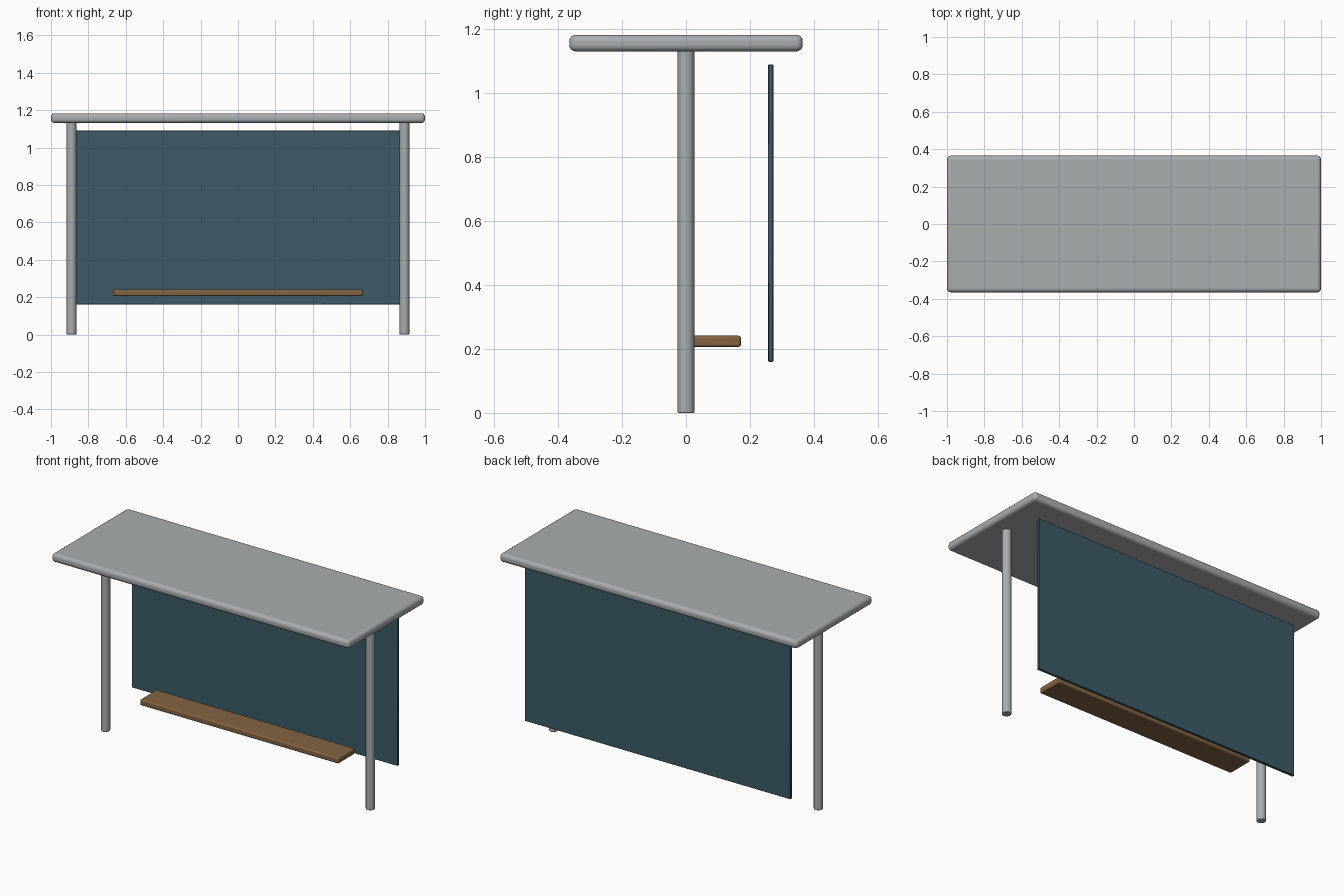
import bpy

cube = bpy.data.objects.get("Cube")
if cube:
    bpy.data.objects.remove(cube, do_unlink=True)


def material(name, rgb):
    mat = bpy.data.materials.new(name)
    mat.use_nodes = True
    colour = (*rgb, 1.0)
    mat.diffuse_color = colour
    mat.node_tree.nodes["Principled BSDF"].inputs["Base Color"].default_value = colour
    return mat


metal = material("grey_metal", (0.40, 0.42, 0.43))
glass = material("dark_teal_panel", (0.045, 0.105, 0.135))
wood = material("brown_wood", (0.23, 0.125, 0.055))


def finish(obj, name, mat, bevel, segments):
    obj.name = name
    obj.data.materials.append(mat)
    if bevel:
        mod = obj.modifiers.new("rounded_edges", "BEVEL")
        mod.width = bevel
        mod.segments = segments
        mod.limit_method = "ANGLE"
    bpy.ops.object.shade_smooth_by_angle()
    return obj


def slab(name, mat, centre, size, bevel=0.0, segments=3):
    bpy.ops.mesh.primitive_cube_add(size=1, location=centre)
    obj = bpy.context.object
    obj.scale = size
    bpy.ops.object.transform_apply(location=False, rotation=False, scale=True)
    return finish(obj, name, mat, bevel, segments)


# Roof with rounded rim
slab("roof", metal, (0, 0, 1.157), (2.0, 0.73, 0.052), 0.02, 4)

# Round posts under each end of the roof
for side, x in (("left", 0.89), ("right", -0.89)):
    bpy.ops.mesh.primitive_cylinder_add(
        vertices=32, radius=0.026, depth=1.14, location=(x, 0, 0.57))
    finish(bpy.context.object, side + "_post", metal, 0.003, 2)

# Thin back panel
slab("back_panel", glass, (0, 0.265, 0.625), (1.785, 0.016, 0.93), 0.002, 1)

# Bench seat
slab("bench_seat", wood, (0, 0.091, 0.224), (1.335, 0.162, 0.035), 0.008, 3)
